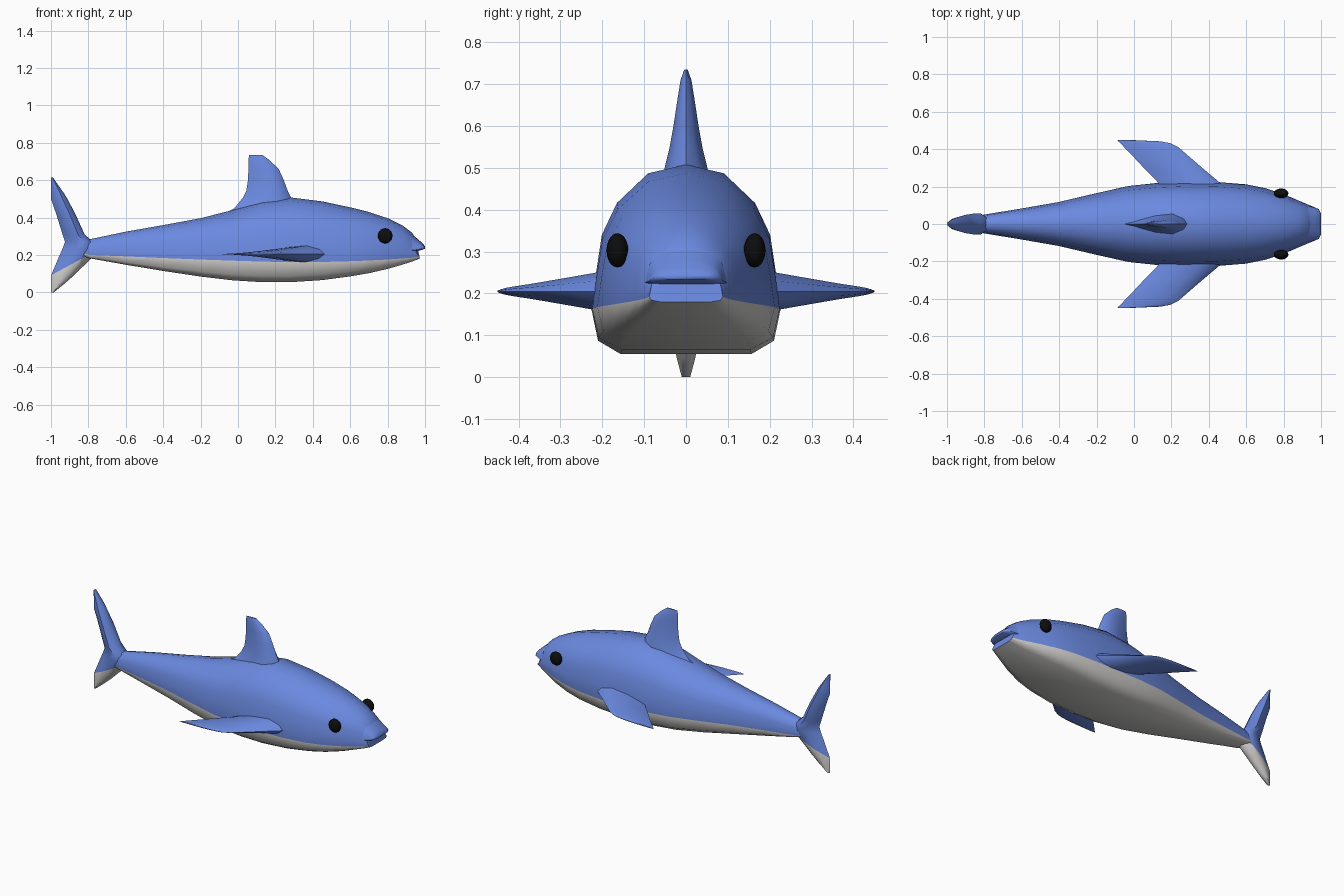
import bpy, bmesh, math
from mathutils import Vector

cube = bpy.data.objects.get("Cube")
if cube:
    bpy.data.objects.remove(cube, do_unlink=True)


def material(name, rgb):
    m = bpy.data.materials.new(name)
    m.use_nodes = True
    m.diffuse_color = (*rgb, 1)
    bsdf = m.node_tree.nodes["Principled BSDF"]
    bsdf.inputs["Base Color"].default_value = (*rgb, 1)
    bsdf.inputs["Roughness"].default_value = 0.7
    return m


BLUE = material("blue skin", (0.145, 0.25, 0.74))
WHITE = material("white belly", (0.62, 0.61, 0.60))
BLACK = material("black eye", (0.004, 0.004, 0.004))


def finish(name, bm, mats, angle=50):
    bmesh.ops.recalc_face_normals(bm, faces=bm.faces)
    me = bpy.data.meshes.new(name)
    bm.to_mesh(me)
    bm.free()
    for m in mats:
        me.materials.append(m)
    ob = bpy.data.objects.new(name, me)
    bpy.context.collection.objects.link(ob)
    bpy.ops.object.select_all(action='DESELECT')
    ob.select_set(True)
    bpy.context.view_layer.objects.active = ob
    bpy.ops.object.shade_smooth_by_angle(angle=math.radians(angle))
    return ob


def loft(rings, white_columns=()):
    """Skin closed rings of points; listed columns get the second material."""
    bm = bmesh.new()
    vs = [[bm.verts.new(p) for p in ring] for ring in rings]
    n = len(vs[0])
    for a, b in zip(vs, vs[1:]):
        for i in range(n):
            j = (i + 1) % n
            f = bm.faces.new((a[i], a[j], b[j], b[i]))
            f.material_index = int(i in white_columns)
    bm.faces.new(vs[0])
    bm.faces.new(vs[-1])
    return bm


# Half cross-section: width factor, height factor (+ toward back, - toward belly)
HALF = [(0, 1), (.4, .94), (.73, .735), (.89, .515), (.955, .235), (1, 0),
        (.93, -.7), (.69, -1), (0, -1)]
SECTION = HALF + [(-w, h) for w, h in HALF[-2:0:-1]]
BELLY = range(5, 11)


def body_ring(x, w, top, split, bottom, recess=0):
    return [Vector((x - (recess if h > 0 else 0), w * u,
                    split + h * ((top - split) if h > 0 else (split - bottom))))
            for u, h in SECTION]


# Body: x, half width, top, colour split, bottom
BODY = [
    (-.86, .040, .265, .215, .205), (-.79, .052, .285, .200, .182),
    (-.60, .083, .325, .193, .148), (-.40, .118, .360, .184, .115),
    (-.20, .165, .397, .176, .085), (-.03, .203, .440, .170, .065),
    (.13, .220, .490, .165, .055), (.28, .226, .508, .162, .055),
    (.45, .224, .487, .163, .066), (.60, .212, .455, .167, .086),
    (.70, .192, .430, .171, .103), (.80, .160, .397, .176, .126),
    (.88, .125, .358, .182, .149), (.93, .104, .320, .186, .165),
]
rings = [body_ring(*s) for s in BODY]
rings.append(body_ring(.97, .088, .285, .192, .180, .018))
finish("body", loft(rings, BELLY), [BLUE, WHITE])

# Upper lip overhanging the mouth
LIP = [(.93, .098, .312, .226, .220), (.965, .088, .282, .230, .223),
       (.988, .080, .262, .236, .229), (1.0, .055, .247, .240, .234)]
finish("upper_lip", loft([body_ring(*s) for s in LIP]), [BLUE])

# Fin cross-section: position along chord from the front edge, thickness factor
LENS = [(0, 0), (.08, .55), (.3, 1), (.6, .8), (.85, .35), (1, 0)]
FOIL = LENS + [(u, -t) for u, t in LENS[-2:0:-1]]


def fin_rings(sections, place):
    """Sections are span, front x, back x, half thickness."""
    return [[place(f + (b - f) * u, t * h, s) for u, t in FOIL]
            for s, f, b, h in sections]


def upright(x, thick, span):
    return Vector((x, thick, span))


# Back fin
DORSAL = [(.40, .31, -.12, .070), (.45, .30, -.02, .062), (.505, .285, .025, .050),
          (.545, .265, .045, .040), (.60, .245, .053, .030), (.66, .218, .056, .021),
          (.71, .165, .055, .013), (.735, .130, .060, .004)]
finish("dorsal_fin", loft(fin_rings(DORSAL, upright)), [BLUE])

# Tail fin, cut along a slanted line where the belly colour starts
TAIL = [(0, -.985, -1, .010), (.045, -.93, -1, .022), (.09, -.878, -1, .031),
        (.13, -.838, -.983, .038), (.18, -.785, -.962, .046), (.235, -.765, -.938, .054),
        (.27, -.775, -.925, .056), (.31, -.82, -.938, .056), (.42, -.87, -.972, .049),
        (.50, -.912, -1, .038), (.53, -.93, -1, .034), (.615, -.99, -1, .012)]
bm = loft(fin_rings(TAIL, upright))
cut_point, cut_normal = Vector((-.79, 0, .205)), Vector((-.54, 0, 1)).normalized()
bmesh.ops.bisect_plane(bm, geom=bm.verts[:] + bm.edges[:] + bm.faces[:],
                       plane_co=cut_point, plane_no=cut_normal)
for f in bm.faces:
    below = (f.calc_center_median() - cut_point).dot(cut_normal) < 0
    f.material_index = int(below)
finish("tail_fin", bm, [BLUE, WHITE])

# Side fins and eyes, mirrored across the body
PECTORAL = [(.16, .52, .14, .055), (.22, .46, .13, .044), (.30, .365, .052, .030),
            (.37, .284, -.013, .018), (.41, .238, -.052, .012), (.432, .195, -.073, .008),
            (.442, .140, -.084, .005), (.45, -.04, -.090, .002)]
for side, label in ((1, "right"), (-1, "left")):
    def sideways(x, thick, span):
        return Vector((x, side * span, .205 + thick))
    finish(label + "_side_fin", loft(fin_rings(PECTORAL, sideways)), [BLUE])

    bm = bmesh.new()
    bmesh.ops.create_uvsphere(bm, u_segments=16, v_segments=10, radius=1)
    bmesh.ops.scale(bm, vec=(.039, .026, .041), verts=bm.verts)
    bmesh.ops.translate(bm, vec=(.787, side * .164, .303), verts=bm.verts)
    finish(label + "_eye", bm, [BLACK])
